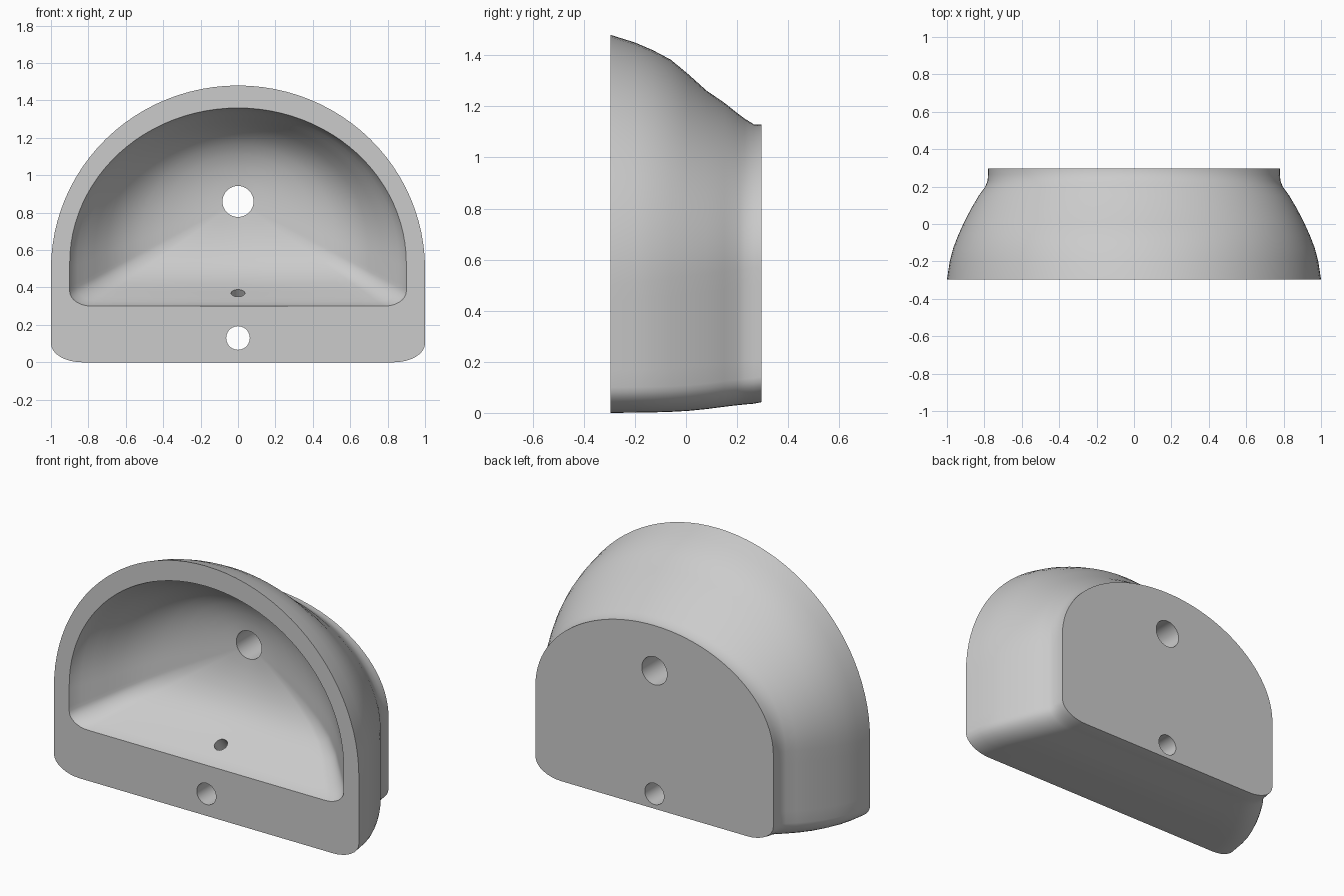
import bpy
import bmesh
from math import sin, cos, pi, atan2
from mathutils import Vector

default = bpy.data.objects.get("Cube")
if default:
    bpy.data.objects.remove(default, do_unlink=True)

DRAIN_Z, DRAIN_R = 0.86, 0.083
FRONT, BACK, DRAIN_Y = -0.296, 0.296, 0.103


def arch_profile(w, low, top, spring, rx, rz):
    """Closed arch outline in x, z: flat base, round corners, upright sides, half-ellipse top."""
    half = [((w - rx) * i / 8, low) for i in range(8)]
    for i in range(8):
        a = pi / 2 * i / 8
        half.append((w - rx + rx * sin(a), low + rz - rz * cos(a)))
    half += [(w, low + rz + (spring - low - rz) * i / 6) for i in range(6)]
    for i in range(25):
        a = pi / 2 * i / 24
        half.append((w * cos(a), spring + (top - spring) * sin(a)))
    return half + [(-x, z) for x, z in reversed(half[1:-1])]


rim = arch_profile(0.9, 0.3, 1.36, 0.53, 0.12, 0.08)

# Drain outline, one point for each rim point
drain = []
for x, z in rim:
    a = atan2(z - DRAIN_Z, x)
    drain.append((DRAIN_R * cos(a), DRAIN_Z + DRAIN_R * sin(a)))


def bowl_ring(s):
    """Blend from the drain outline (0) to the rim (1)."""
    return [(cx + (x - cx) * s, cz + (z - cz) * s) for (x, z), (cx, cz) in zip(rim, drain)]


# Outer shell stations: y, half width, base, top
stations = [(FRONT, 1.0, 0.0, 1.48), (-0.2, 0.985, 0.001, 1.45),
            (-0.13, 0.967, 0.002, 1.42), (-0.06, 0.94, 0.004, 1.383),
            (0.01, 0.908, 0.008, 1.325), (0.08, 0.872, 0.015, 1.262),
            (0.15, 0.831, 0.024, 1.214), (0.2, 0.795, 0.03, 1.174),
            (0.23, 0.783, 0.033, 1.152), (0.265, 0.78, 0.036, 1.13),
            (BACK, 0.78, 0.042, 1.128)]
rings = []
for y, w, low, top in stations:
    spring = 0.5 + 0.07 * (y - FRONT) / (BACK - FRONT)
    rings.append((y, arch_profile(w, low, top, spring, 0.17, 0.1)))

# Drain bore, then the bowl from the drain out to the rim
rings += [(BACK, drain), (DRAIN_Y, drain)]
for s, y in [(0.1, 0.098), (0.25, 0.084), (0.4, 0.06), (0.53, 0.028), (0.65, -0.018),
             (0.76, -0.085), (0.84, -0.15), (0.9, -0.198), (0.95, -0.238),
             (0.985, -0.272), (1.0, FRONT)]:
    rings.append((y, bowl_ring(s)))

# Basin body as one closed skin through all rings
bm = bmesh.new()
loops = [[bm.verts.new((x, y, z)) for x, z in pts] for y, pts in rings]
count = len(rim)
for a, b in zip(loops, loops[1:] + loops[:1]):
    for i in range(count):
        j = (i + 1) % count
        bm.faces.new((a[i], a[j], b[j], b[i]))
bmesh.ops.recalc_face_normals(bm, faces=bm.faces)
mesh = bpy.data.meshes.new("basin")
bm.to_mesh(mesh)
bm.free()
basin = bpy.data.objects.new("basin", mesh)
bpy.context.collection.objects.link(basin)

# Ceramic colour
ceramic = bpy.data.materials.new("pale grey ceramic")
ceramic.use_nodes = True
colour = (0.6, 0.6, 0.6, 1.0)
ceramic.diffuse_color = colour
ceramic.node_tree.nodes["Principled BSDF"].inputs["Base Color"].default_value = colour
mesh.materials.append(ceramic)


def drill(name, centre, axis, radius, depth):
    """Cut a round hole through the basin."""
    turn = Vector(axis).to_track_quat("Z", "Y").to_euler()
    bpy.ops.mesh.primitive_cylinder_add(vertices=40, radius=radius, depth=depth,
                                        location=centre, rotation=turn)
    cutter = bpy.context.object
    cutter.name = name
    cutter.hide_render = True
    cutter.data.materials.append(ceramic)
    cut = basin.modifiers.new(name, "BOOLEAN")
    cut.operation = "DIFFERENCE"
    cut.solver = "EXACT"
    cut.object = cutter
    bpy.context.view_layer.objects.active = basin
    bpy.ops.object.modifier_apply(modifier=cut.name)
    bpy.data.objects.remove(cutter, do_unlink=True)


# Tap hole and overflow hole
drill("tap_hole", (0, 0, 0.13), (0, 1, 0), 0.063, 1.0)
drill("overflow_hole", (0, -0.165, 0.375), (0, -0.64, 0.77), 0.037, 0.22)

# Smooth shading with crisp rim and hole edges
bpy.ops.object.select_all(action="DESELECT")
basin.select_set(True)
bpy.context.view_layer.objects.active = basin
bpy.ops.object.shade_smooth_by_angle(angle=pi / 6)
